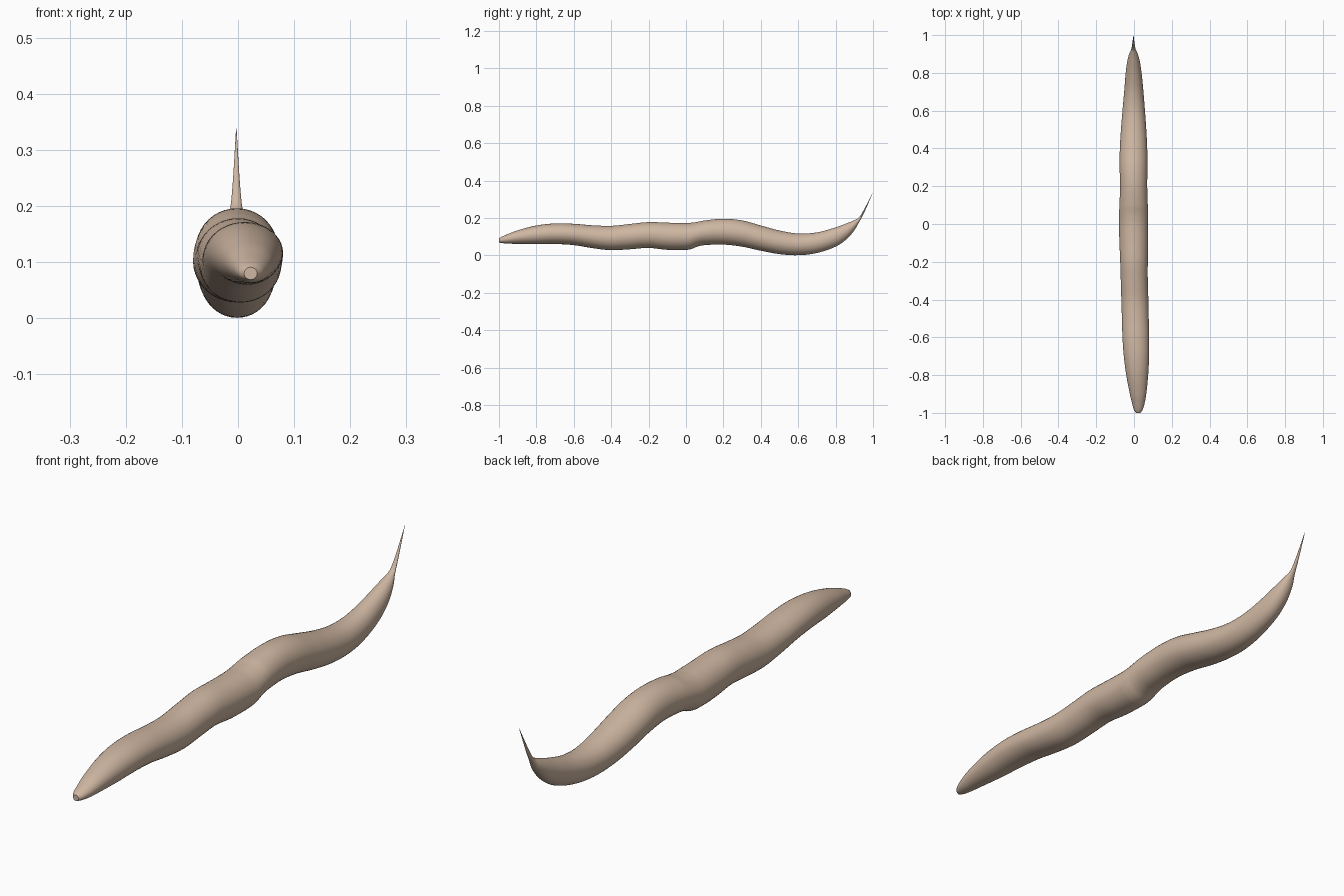
import bpy, bmesh, math

# Body stations: y, top z, underside z, left x, right x
STATIONS = [
    (-1.00, 0.091, 0.069, 0.011, 0.034),
    (-0.985, 0.100, 0.066, 0.000, 0.045),
    (-0.95, 0.115, 0.063, -0.010, 0.056),
    (-0.90, 0.134, 0.062, -0.022, 0.065),
    (-0.80, 0.160, 0.060, -0.041, 0.075),
    (-0.70, 0.171, 0.061, -0.054, 0.080),
    (-0.60, 0.169, 0.055, -0.061, 0.080),
    (-0.50, 0.161, 0.039, -0.064, 0.078),
    (-0.40, 0.158, 0.028, -0.067, 0.076),
    (-0.30, 0.168, 0.033, -0.070, 0.073),
    (-0.20, 0.178, 0.040, -0.073, 0.073),
    (-0.10, 0.175, 0.030, -0.077, 0.075),
    (0.00, 0.173, 0.029, -0.080, 0.075),
    (0.03, 0.175, 0.035, -0.080, 0.075),
    (0.06, 0.179, 0.047, -0.079, 0.074),
    (0.10, 0.187, 0.055, -0.077, 0.073),
    (0.20, 0.196, 0.058, -0.074, 0.070),
    (0.30, 0.187, 0.047, -0.076, 0.071),
    (0.40, 0.160, 0.025, -0.075, 0.070),
    (0.50, 0.133, 0.007, -0.069, 0.065),
    (0.60, 0.117, 0.001, -0.061, 0.058),
    (0.70, 0.123, 0.013, -0.052, 0.050),
    (0.80, 0.150, 0.047, -0.044, 0.040),
    (0.86, 0.172, 0.088, -0.036, 0.031),
    (0.90, 0.188, 0.134, -0.026, 0.020),
    (0.925, 0.203, 0.177, -0.015, 0.009),
    (0.95, 0.243, 0.223, -0.010, 0.004),
    (1.00, 0.338, 0.337, -0.0035, -0.0025),
]
SIDES, STEPS = 40, 5


def slope(i, k):
    """Centred slope of column k at station i."""
    a, b = max(i - 1, 0), min(i + 1, len(STATIONS) - 1)
    return (STATIONS[b][k] - STATIONS[a][k]) / (STATIONS[b][0] - STATIONS[a][0])


def blend(i, t, k):
    """Smooth Hermite blend of column k between stations i and i + 1."""
    p, q = STATIONS[i], STATIONS[i + 1]
    h = q[0] - p[0]
    return ((2*t**3 - 3*t*t + 1) * p[k] + (t**3 - 2*t*t + t) * h * slope(i, k)
            + (3*t*t - 2*t**3) * q[k] + (t**3 - t*t) * h * slope(i + 1, k))


rows = [(STATIONS[i][0] + (STATIONS[i + 1][0] - STATIONS[i][0]) * s / STEPS,
         *[blend(i, s / STEPS, k) for k in range(1, 5)])
        for i in range(len(STATIONS) - 1) for s in range(STEPS)]
rows.append(STATIONS[-1])

# Worm body with blunt head and pointed tail, lofted from elliptical rings
bm = bmesh.new()
rings = []
for y, top, low, left, right in rows:
    cx, cz, rx, rz = (left + right) / 2, (top + low) / 2, (right - left) / 2, (top - low) / 2
    rings.append([bm.verts.new((cx + rx * math.cos(a), y, cz + rz * math.sin(a)))
                  for a in (2 * math.pi * j / SIDES for j in range(SIDES))])
for r0, r1 in zip(rings, rings[1:]):
    for j in range(SIDES):
        n = (j + 1) % SIDES
        bm.faces.new((r0[j], r0[n], r1[n], r1[j]))
bm.faces.new(rings[0])
bm.faces.new(rings[-1])
bmesh.ops.recalc_face_normals(bm, faces=bm.faces)
mesh = bpy.data.meshes.new("worm_body")
bm.to_mesh(mesh)
bm.free()
body = bpy.data.objects.new("worm_body", mesh)
bpy.context.collection.objects.link(body)

# Tan skin
skin = bpy.data.materials.new("skin")
skin.diffuse_color = (0.62, 0.47, 0.36, 1)
mesh.materials.append(skin)

bpy.context.view_layer.objects.active = body
body.select_set(True)
bpy.ops.object.shade_smooth_by_angle(angle=math.radians(50))
